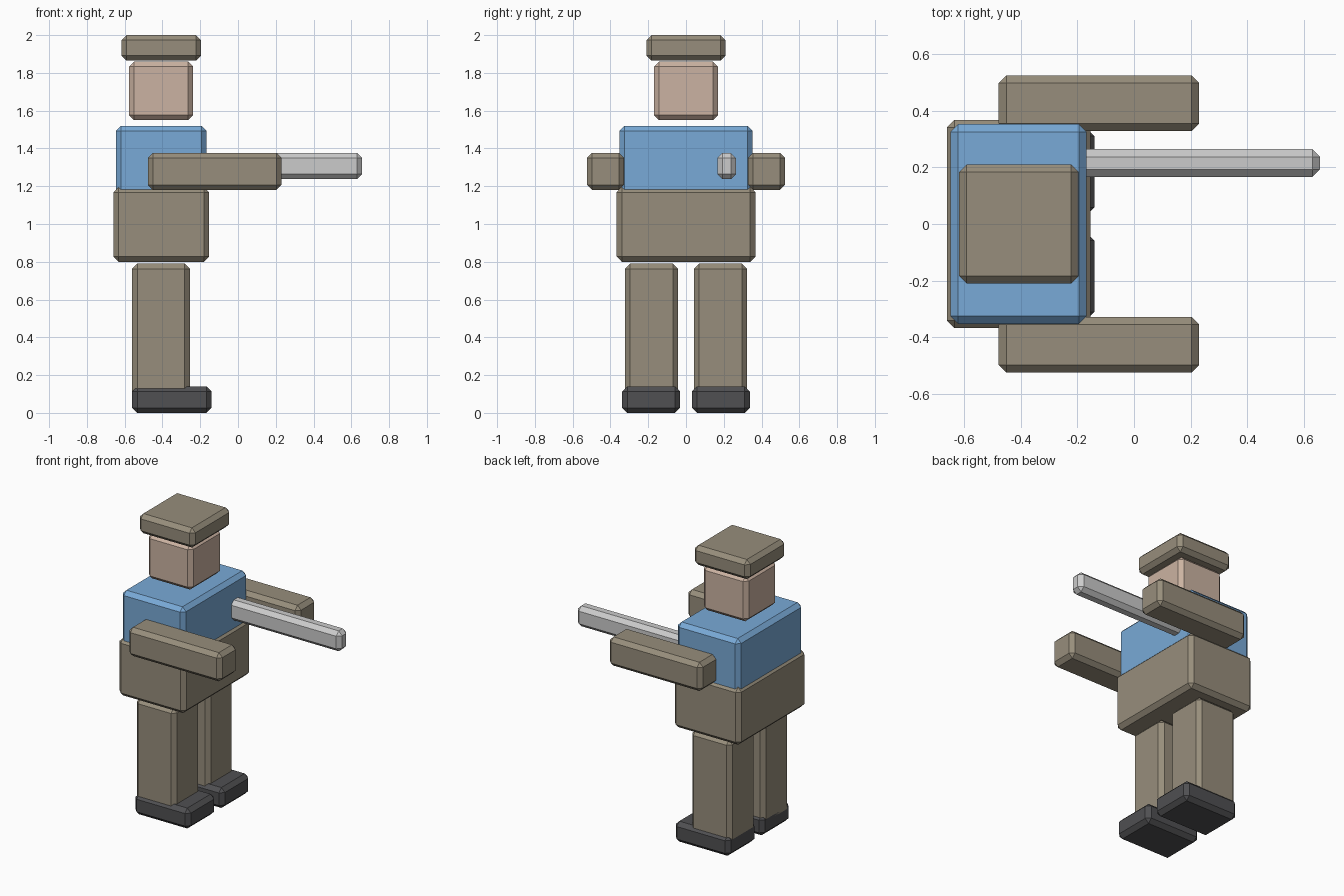
import bpy
import bmesh
from mathutils import Matrix, Vector

if "Cube" in bpy.data.objects:
    bpy.data.objects.remove(bpy.data.objects["Cube"])

BEVEL = 0.027


def material(name, rgb):
    m = bpy.data.materials.new(name)
    m.diffuse_color = (*rgb, 1)
    m.use_nodes = True
    m.node_tree.nodes["Principled BSDF"].inputs["Base Color"].default_value = m.diffuse_color
    return m


TAN = material("khaki", (0.31, 0.27, 0.20))
SKIN = material("skin", (0.60, 0.45, 0.36))
BLUE = material("blue", (0.19, 0.40, 0.68))
DARK = material("dark", (0.08, 0.08, 0.085))


def block(name, x, y, z, mat=None):
    """Chamfered box given by its (min, max) extents."""
    lo, hi = Vector((x[0], y[0], z[0])), Vector((x[1], y[1], z[1]))
    bm = bmesh.new()
    bmesh.ops.create_cube(bm, size=1, matrix=Matrix.Translation((lo + hi) / 2)
                          @ Matrix.Diagonal((*(hi - lo), 1)))
    bmesh.ops.bevel(bm, geom=bm.edges[:], offset=BEVEL, segments=1,
                    affect='EDGES', profile=0.5)
    mesh = bpy.data.meshes.new(name)
    bm.to_mesh(mesh)
    bm.free()
    if mat:
        mesh.materials.append(mat)
    ob = bpy.data.objects.new(name, mesh)
    bpy.context.collection.objects.link(ob)
    return ob


# Head and body
block("cap", (-0.617, -0.195), (-0.21, 0.21), (1.865, 2.0), TAN)
block("head", (-0.577, -0.237), (-0.17, 0.17), (1.55, 1.86), SKIN)
block("vest", (-0.647, -0.167), (-0.352, 0.352), (1.15, 1.52), BLUE)
block("jacket_hem", (-0.66, -0.153), (-0.367, 0.367), (0.80, 1.195), TAN)

# Limbs, one set on each side
for side, s in (("right", -1), ("left", 1)):
    def span(a, b):
        return tuple(sorted((s * a, s * b)))
    block(side + "_arm", (-0.477, 0.23), span(0.328, 0.524), (1.18, 1.377), TAN)
    block(side + "_leg", (-0.56, -0.255), span(0.043, 0.323), (0.07, 0.79), TAN)
    block(side + "_boot", (-0.56, -0.14), span(0.031, 0.338), (0.0, 0.14), DARK)

# Barrel held in front of the chest
block("barrel", (-0.25, 0.656), (0.166, 0.264), (1.237, 1.377))
